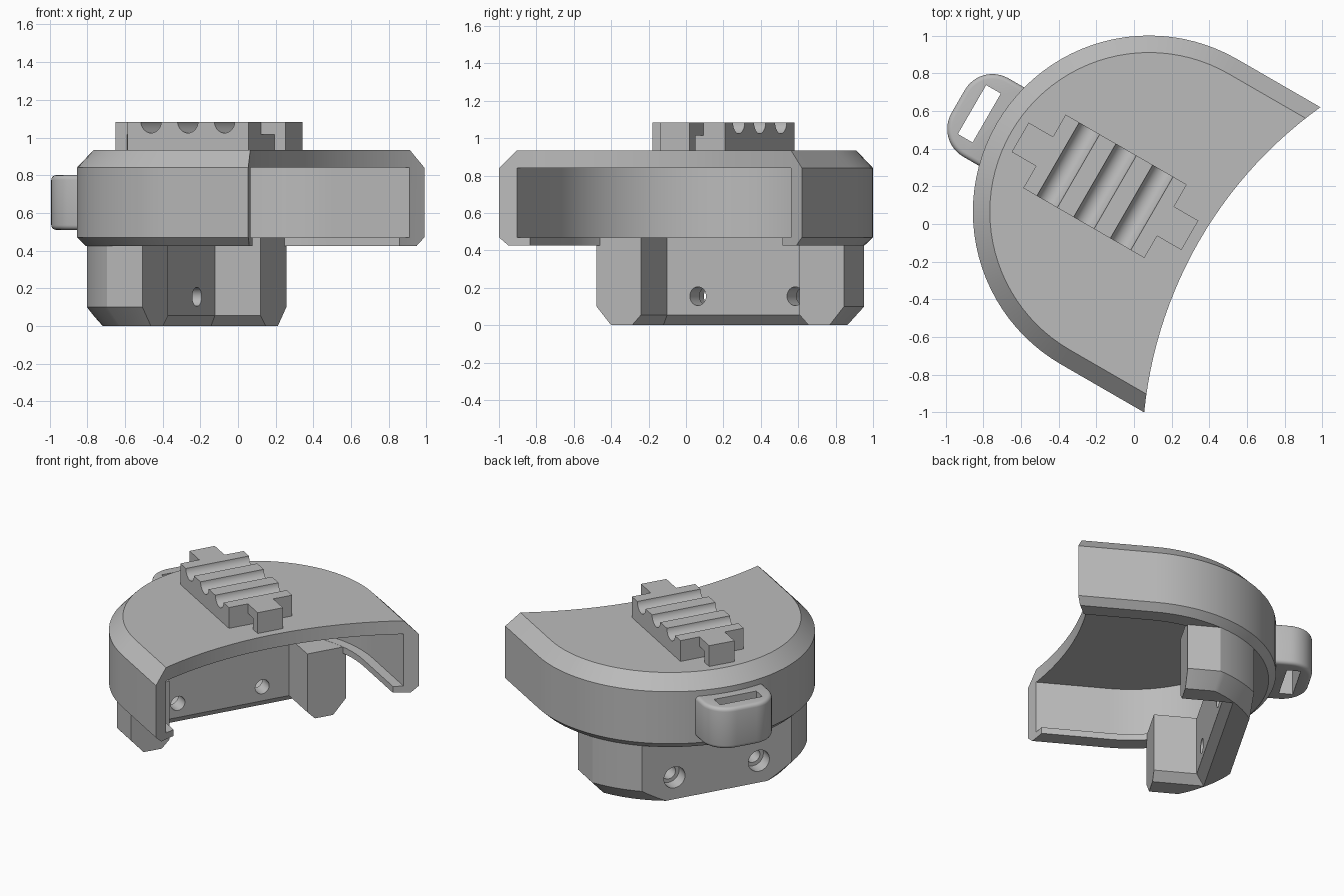
import bpy, bmesh
from math import sin, cos, asin, pi, radians
from mathutils import Matrix, Vector

cube = bpy.data.objects.get("Cube")
if cube:
    bpy.data.objects.remove(cube, do_unlink=True)

grey = bpy.data.materials.new("matte_grey")
grey.use_nodes = True
COLOUR = (0.5, 0.5, 0.5, 1)
grey.diffuse_color = COLOUR
grey.node_tree.nodes["Principled BSDF"].inputs["Base Color"].default_value = COLOUR

# Parts are built along their own axis (open end at +x), then turned into place
PLACE = Matrix.Translation((0.08, 0.065, 0)) @ Matrix.Rotation(radians(-30), 4, "Z")


def make(name, bm):
    bmesh.ops.recalc_face_normals(bm, faces=bm.faces)
    mesh = bpy.data.meshes.new(name)
    bm.to_mesh(mesh)
    bm.free()
    obj = bpy.data.objects.new(name, mesh)
    bpy.context.collection.objects.link(obj)
    mesh.materials.append(grey)
    return obj


def loft(name, rings):
    """Solid through (outline, height) rings with equal point counts."""
    bm = bmesh.new()
    loops = [[bm.verts.new((x, y, z)) for x, y in pts] for pts, z in rings]
    n = len(loops[0])
    for low, high in zip(loops, loops[1:]):
        for i in range(n):
            j = (i + 1) % n
            bm.faces.new((low[i], low[j], high[j], high[i]))
    bm.faces.new(loops[0][::-1])
    bm.faces.new(loops[-1])
    return make(name, bm)


def rect(x0, x1, y0, y1):
    return [(x0, y0), (x1, y0), (x1, y1), (x0, y1)]


def box(name, x0, x1, y0, y1, z0, z1):
    pts = rect(x0, x1, y0, y1)
    return loft(name, [(pts, z0), (pts, z1)])


def cylinder(name, radius, length, centre, axis, sides=32):
    bm = bmesh.new()
    turn = Vector((0, 0, 1)).rotation_difference(Vector(axis)).to_matrix().to_4x4()
    bmesh.ops.create_cone(bm, cap_ends=True, segments=sides, radius1=radius,
                          radius2=radius, depth=length,
                          matrix=Matrix.Translation(centre) @ turn)
    return make(name, bm)


def d_outline(radius, half_width, end, steps=48):
    """Round back, straight sides, flat end."""
    a = asin(min(1, half_width / radius))
    arc = [a - 2 * a * i / steps for i in range(steps + 1)]
    return ([(end, half_width)] + [(-radius * cos(t), radius * sin(t)) for t in arc]
            + [(end, -half_width)])


def bake(obj):
    mesh = bpy.data.meshes.new_from_object(
        obj.evaluated_get(bpy.context.evaluated_depsgraph_get()))
    obj.modifiers.clear()
    obj.data = mesh


def combine(obj, others, operation="DIFFERENCE"):
    for other in others:
        mod = obj.modifiers.new("bool", "BOOLEAN")
        mod.operation = operation
        mod.solver = "EXACT"
        mod.object = other
        bake(obj)
        bpy.data.objects.remove(other, do_unlink=True)


# Hollow D-shaped housing with chamfered rims and a concave front
def rim(inset, end):
    return d_outline(0.935 - inset, 0.935 - inset, end)


housing = loft("housing", [(rim(0.047, 0.8), 0.425), (rim(0, 0.8), 0.47),
                           (rim(0, 0.8), 0.84), (rim(0.09, 0.8), 0.935)])
cavity = loft("cavity_cutter", [(rim(0.155, 0.95), 0.38), (rim(0.155, 0.95), 0.47),
                                (rim(0.09, 0.95), 0.47), (rim(0.09, 0.95), 0.84)])
front = cylinder("front_cutter", 2.265, 2, (2.573, 0, 0.7), (0, 0, 1), 192)
combine(housing, [cavity, front])

# U-shaped mounting bracket below
END = -0.237
side = d_outline(0.888, 0.764, END)
bracket = loft("bracket", [(d_outline(0.798, 0.674, END), 0), (side, 0.1), (side, 0.469)])


def gap(grow):
    return rect(-0.517 - grow, 0.2, -0.49 - grow, 0.49 + grow)


cutters = [box("back_cutter", -2, -0.712, -2, 2, -1, 0.425),
           loft("gap_cutter", [(gap(0.075), -0.02), (gap(0), 0.055), (gap(0), 1)])]
for y in (-0.3, 0.3):
    cutters.append(cylinder("hole_cutter", 0.05, 0.6, (-0.6, y, 0.155), (1, 0, 0)))
    cutters.append(cylinder("bore_cutter", 0.075, 0.2, (-0.72, y, 0.155), (1, 0, 0)))
combine(bracket, cutters)

# Accessory rail: grooved body with a hooked tab at each end
MID, TOP, BASE = -0.27, 1.083, 0.93
rail = box("rail", MID - 0.371, MID + 0.371, -0.225, 0.225, BASE, TOP)
combine(rail, [box("tabs", MID - 0.52, MID + 0.52, -0.09, 0.09, BASE, TOP)], "UNION")
combine(rail, [cylinder("groove_cutter", 0.063, 1, (MID + 0.225 * i, 0, TOP + 0.004), (0, 1, 0))
               for i in (-1, 0, 1)])
combine(rail, [box("slot_cutter", *sorted((MID + s * 0.371, MID + s * 0.452)),
                   -0.15, 0.15, 0.8, 1.015) for s in (-1, 1)])

# Strap loop on the round back
RAD, FAR, HALF = 0.17, -1.17, 0.24
corner = [radians(90 * i / 12) for i in range(13)]
upper = [(FAR + RAD - RAD * sin(t), HALF - RAD + RAD * cos(t)) for t in corner]
outline = [(-0.86, HALF)] + upper + [(x, -y) for x, y in upper[::-1]] + [(-0.86, -HALF)]
loop = loft("strap_loop", [(outline, 0.51), (outline, 0.8)])
bevel = loop.modifiers.new("bevel", "BEVEL")
bevel.width = 0.025
bevel.segments = 4
bevel.limit_method = "ANGLE"
bevel.angle_limit = radians(40)
bake(loop)
combine(loop, [box("strap_cutter", -1.085, -0.995, -0.15, 0.15, 0.3, 1)])

# Turn everything into place and smooth the curved faces
parts = [housing, bracket, rail, loop]
bpy.ops.object.select_all(action="DESELECT")
for part in parts:
    part.matrix_world = PLACE
    part.select_set(True)
bpy.context.view_layer.objects.active = housing
bpy.ops.object.shade_smooth_by_angle(angle=radians(25))
